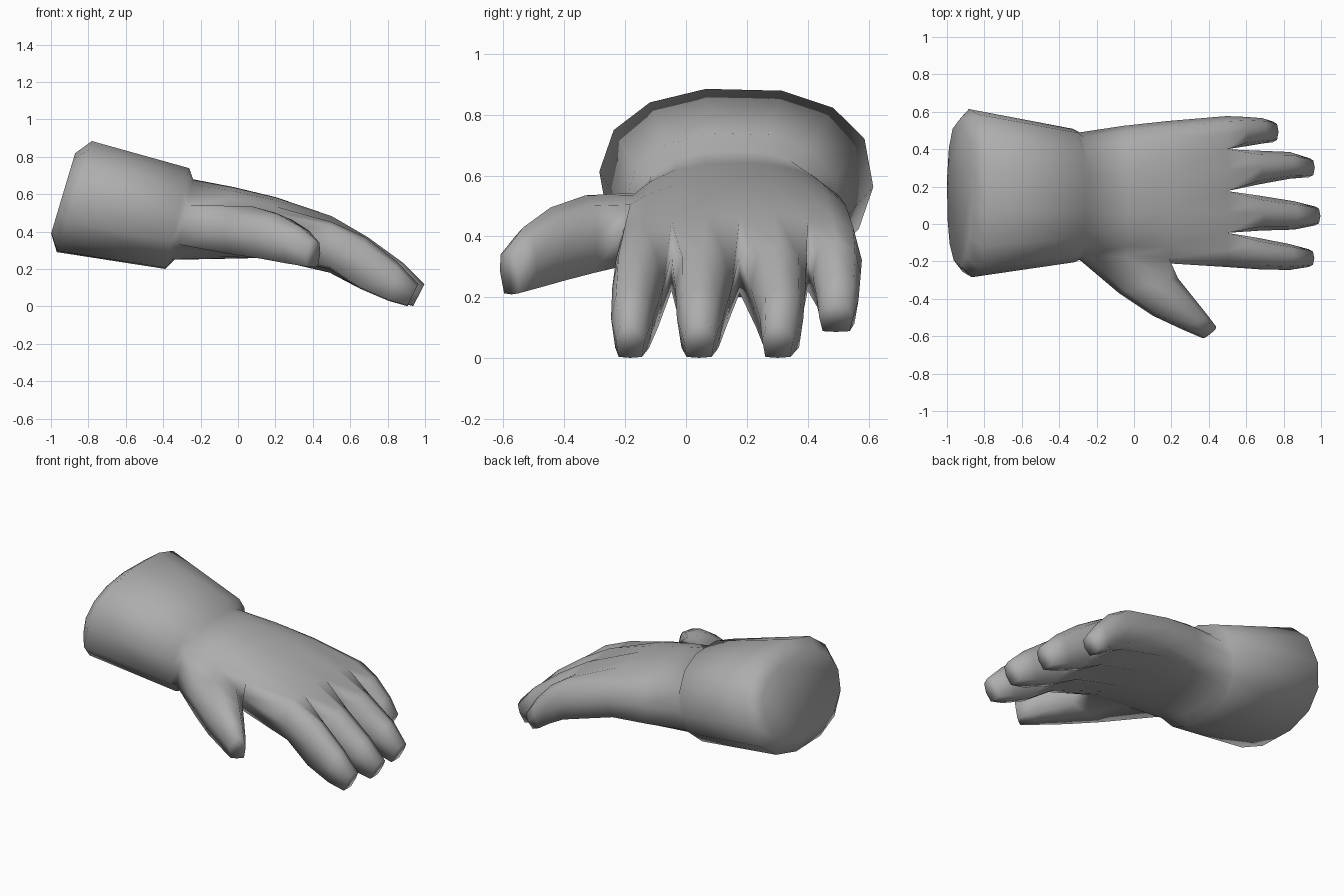
import bpy, bmesh, math
from mathutils import Vector

if "Cube" in bpy.data.objects:
    bpy.data.objects.remove(bpy.data.objects["Cube"])


def finish(bm, name):
    bmesh.ops.recalc_face_normals(bm, faces=bm.faces)
    me = bpy.data.meshes.new(name)
    bm.to_mesh(me)
    bm.free()
    ob = bpy.data.objects.new(name, me)
    bpy.context.collection.objects.link(ob)
    mat = bpy.data.materials.new("dark_grey")
    mat.diffuse_color = (.42, .42, .42, 1)
    mat.use_nodes = True
    mat.node_tree.nodes["Principled BSDF"].inputs["Base Color"].default_value = mat.diffuse_color
    me.materials.append(mat)
    me.polygons.foreach_set("use_smooth", [True] * len(me.polygons))
    return ob


def bridge(bm, a, b, skip=()):
    n = len(a)
    for i in range(n):
        if i not in skip:
            j = (i + 1) % n
            bm.faces.new((a[i], a[j], b[j], b[i]))


def digit_ring(bm, a, b, zt, zb, slant):
    """Eight-sided section between side points a and b; slant leans it forward at the top."""
    a, b = Vector(a), Vector(b)
    mid, half = (a + b) / 2, (b - a) / 2
    zc, h = (zt + zb) / 2, (zt - zb) / 2
    axis = Vector((-half.y, half.x)).normalized()
    if axis.x < 0:
        axis = -axis
    out = []
    for u, v in [(-.76, .74), (0, 1), (.76, .74), (1, 0), (.8, -.95), (0, -1), (-.8, -.95), (-1, 0)]:
        p = mid + half * u + axis * slant * v / 2
        out.append(bm.verts.new((p.x, p.y, zc + h * v)))
    return out


def digit(bm, base, rings):
    for r in rings:
        new = digit_ring(bm, *r)
        bridge(bm, base, new)
        base = new
    bm.faces.new(base)


# Cuff: tilted rounded-oval rings (bottom x, z, top x, z, y range)
bm = bmesh.new()
prev = None
for xb, zb, xt, zt, y0, y1 in [(-1.0, .39, -.87, .82, -.22, .55),
                               (-.97, .29, -.78, .885, -.285, .615),
                               (-.39, .20, -.26, .74, -.205, .51)]:
    ring = []
    for i in range(14):
        t = math.tau * (i - .12) / 14
        c, s = math.cos(t), math.sin(t)
        u = math.copysign(abs(c) ** .85, c)
        v = math.copysign(abs(s) ** .85, s)
        ring.append(bm.verts.new(((xb + xt) / 2 + (xt - xb) / 2 * v,
                                  (y0 + y1) / 2 + (y1 - y0) / 2 * u,
                                  (zb + zt) / 2 + (zt - zb) / 2 * v * 1.01)))
    if prev:
        bridge(bm, prev, ring)
    else:
        bm.faces.new(ring)
    prev = ring

# Palm: rows (top x, bottom x, y range, bottom z, top z, edge drop), nine columns across
cols = [.035, .11, .226, .365, .503, .642, .78, .88, .965]
rows = []
for k, (xt, xb, y0, y1, zb, zt, drop) in enumerate([(-.24, -.34, -.19, .49, .25, .68, .17),
                                                    (-.03, -.08, -.20, .525, .255, .64, .13),
                                                    (.20, .15, -.21, .55, .26, .585, .10),
                                                    (.50, .49, -.23, .577, .18, .485, .07)]):
    top, bot = [], []
    for j, f in enumerate(cols):
        y = y0 + (y1 - y0) * f
        e = drop * abs(2 * f - 1) ** 3
        dip = .025 if k == 3 and j in (2, 4, 6) else 0
        lean = (xt - xb) * e / (zt - zb)
        top.append(bm.verts.new((xt - lean, y, zt - e - dip)))
        bot.append(bm.verts.new((xb + lean * .6, y, zb + e * .6 + dip * 1.4)))
    zc, xc = (zt + zb) / 2 - .01, (xt + xb) / 2
    left, right = bm.verts.new((xc, y0, zc)), bm.verts.new((xc, y1, zc))
    rows.append((top, bot, left, right))
loops = [t + [r] + b[::-1] + [l] for t, b, l, r in rows]
for k in range(3):
    # the thumb root stays open along the first two spans
    bridge(bm, loops[k], loops[k + 1], skip=(18, 19) if k < 2 else ())

# Fingers: shared bend profile, individual side lines, grown from the knuckle row
top, bot, left, right = rows[3]
webs = [left] + [bm.verts.new((top[j].co + bot[j].co) / 2) for j in (2, 4, 6)] + [right]
bend = [(.68, .37, .095, .03), (.855, .235, .03, .05), (.967, .12, .002, .06)]
fingers = [(.93, 1, [(-.242, -.075), (-.246, -.107), (-.23, -.135)]),
           (1.0, 1, [(-.035, .15), (-.03, .122), (-.008, .094)]),
           (.935, 1, [(.212, .392), (.242, .385), (.25, .352)]),
           (.52, .81, [(.415, .573), (.43, .566), (.437, .548)])]
for i, (length, depth, sides) in enumerate(fingers):
    j = 2 * i
    base = [top[j], top[j + 1], top[j + 2], webs[i + 1], bot[j + 2], bot[j + 1], bot[j], webs[i]]
    rings = []
    for (x, zt, zb, slant), (ya, yb) in zip(bend, sides):
        x = .5 + (x - .5) * length
        rings.append(((x, ya), (x, yb), .45 + (zt - .45) * depth, .45 + (zb - .45) * depth, slant))
    digit(bm, base, rings)

# Thumb: grown from the open side of the palm
(t0, b0, l0, _), (t1, b1, _, _), (t2, b2, l2, _) = rows[:3]
digit(bm, [t0[0], t1[0], t2[0], l2, b2[0], b1[0], b0[0], l0],
      [((-.08, -.37), (.235, -.29), .535, .275, 0),
       ((.10, -.49), (.315, -.39), .495, .25, .01),
       ((.25, -.56), (.395, -.49), .43, .225, .02),
       ((.365, -.61), (.44, -.55), .36, .21, .02)])

# Wrist seam: join the cuff's front ring to the first palm row
seam = [e for e in bm.edges if len(e.link_faces) == 1
        and (all(v in prev for v in e.verts) or all(v in loops[0] for v in e.verts))]
bmesh.ops.bridge_loops(bm, edges=seam)
finish(bm, "gloved_hand")
